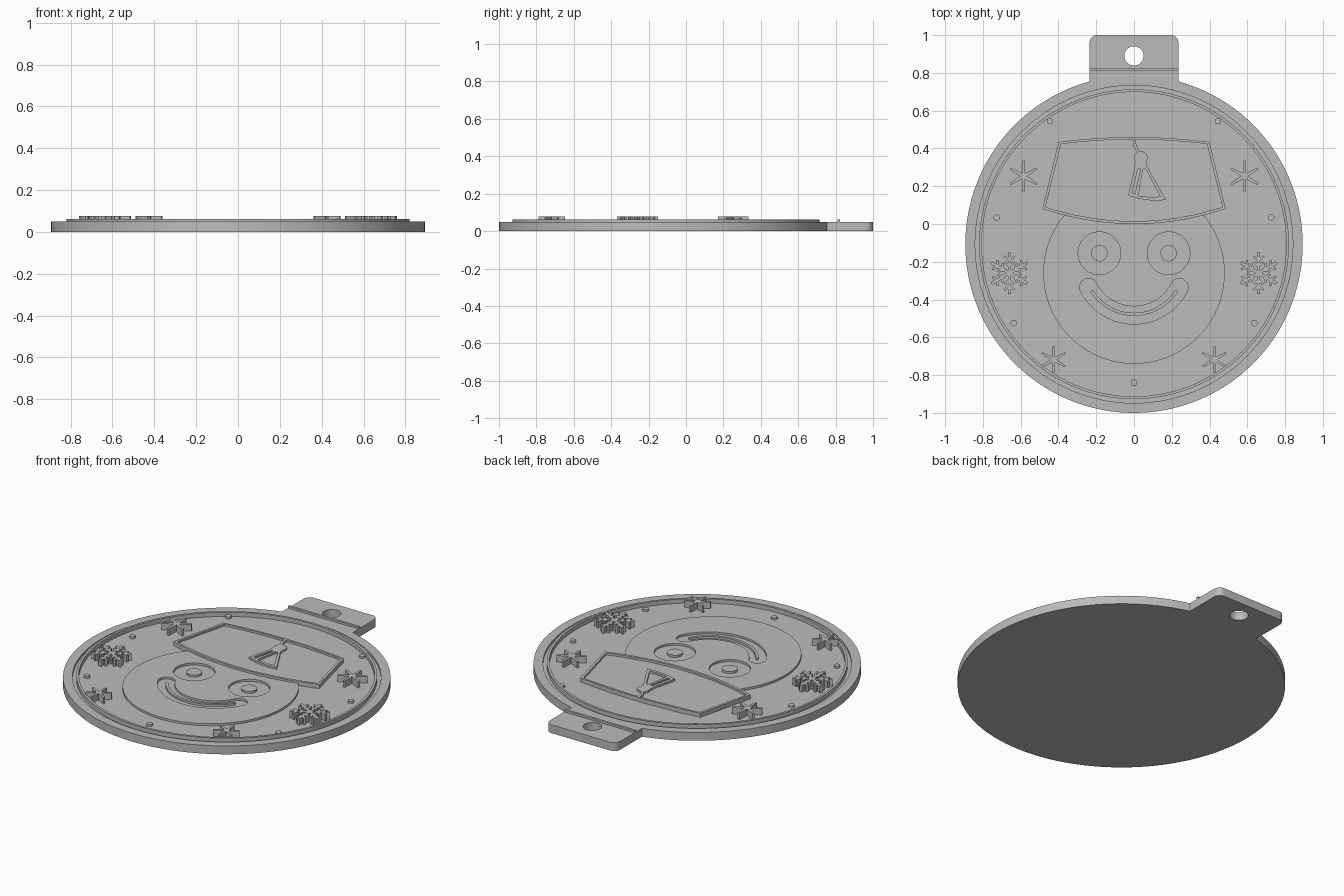
import bpy
from math import sin, cos, radians, pi, tan, asin, sqrt

cube = bpy.data.objects.get("Cube")
if cube:
    bpy.data.objects.remove(cube)

grey = bpy.data.materials.new("plain grey")
grey.use_nodes = True
COLOUR = (0.5, 0.5, 0.5, 1)
grey.diffuse_color = COLOUR
grey.node_tree.nodes["Principled BSDF"].inputs["Base Color"].default_value = COLOUR

# Stepped heights of the relief
FLOOR, RIM, RAISED, TOP = 0.0375, 0.05, 0.0625, 0.077
CY = -0.107


def arc(cx, cy, r, a0, a1, n=32):
    """Points along a circular arc, angles in degrees."""
    return [(cx + r * cos(radians(a0 + (a1 - a0) * i / n)),
             cy + r * sin(radians(a0 + (a1 - a0) * i / n))) for i in range(n + 1)]


def circle(cx, cy, r, n=48):
    return arc(cx, cy, r, 0, 360, n)[:-1]


def plate(name, loops, z0, z1):
    """Extrude an outline, with any further loops cut as holes."""
    curve = bpy.data.curves.new(name + " outline", "CURVE")
    curve.dimensions = "2D"
    curve.fill_mode = "BOTH"
    curve.extrude = (z1 - z0) / 2
    for loop in loops:
        spline = curve.splines.new("POLY")
        spline.points.add(len(loop) - 1)
        for point, (x, y) in zip(spline.points, loop):
            point.co = (x, y, 0, 1)
        spline.use_cyclic_u = True
    temp = bpy.data.objects.new("outline", curve)
    bpy.context.collection.objects.link(temp)
    graph = bpy.context.evaluated_depsgraph_get()
    mesh = bpy.data.meshes.new_from_object(temp.evaluated_get(graph))
    bpy.data.objects.remove(temp)
    mesh.name = name
    mesh.materials.clear()
    mesh.materials.append(grey)
    obj = bpy.data.objects.new(name, mesh)
    bpy.context.collection.objects.link(obj)
    obj.location.z = (z0 + z1) / 2
    bpy.ops.object.select_all(action="DESELECT")
    obj.select_set(True)
    bpy.context.view_layer.objects.active = obj
    bpy.ops.object.shade_smooth_by_angle(angle=radians(30))
    return obj


def six_fold(cx, cy, profile):
    """Six arms from one half-arm profile of (distance, half width)."""
    arm = [(r, -w) for r, w in profile] + [(r, w) for r, w in reversed(profile[1:])]
    return [(cx + r * cos(a) - w * sin(a), cy + r * sin(a) + w * cos(a))
            for a in (pi / 6 + k * pi / 3 for k in range(6)) for r, w in arm]


def both_sides(x):
    return (("left", x), ("right", -x))


# Backing disc with hanging tab
R, TAB, CORNER = 0.893, 0.235, 0.04
join = 90 - asin(TAB / R) * 180 / pi
silhouette = (arc(0, CY, R, 180 - join, 360 + join, 128)
              + arc(TAB - CORNER, 1 - CORNER, CORNER, 0, 90, 8)
              + arc(CORNER - TAB, 1 - CORNER, CORNER, 90, 180, 8))
hole = circle(0, 0.89, 0.051)
plate("backing", [silhouette, hole], 0, FLOOR)
plate("outer_rim", [silhouette, hole, circle(0, CY, 0.841, 128)], FLOOR, RIM)
plate("raised_ring", [circle(0, CY, 0.82, 128), circle(0, CY, 0.806, 128)], FLOOR, RAISED)
plate("tab_ridge", [[(-TAB, 0.81), (TAB, 0.81), (TAB, 0.824), (-TAB, 0.824)]], RIM, RAISED)

# Hat with a raised border
def hat_bottom(x):
    return 0.08 * (x / 0.485) ** 2


steps = [i / 12 - 1 for i in range(25)]
hat = ([(0.485 * t, hat_bottom(0.485 * t)) for t in steps]
       + [(-0.4 * t, 0.46 - 0.026 * t * t) for t in steps])
hat_inner = [(x * 0.966, 0.25 + (y - 0.25) * 0.94) for x, y in hat]
plate("hat_panel", [hat], FLOOR, RIM)
plate("hat_border", [hat, hat_inner], RIM, RAISED)

# Tassel
plate("tassel_cord", [[(-0.007, 0.45), (-0.002, 0.41), (0.02, 0.37),
                       (0.035, 0.37), (0.014, 0.41), (0.008, 0.45)]], RIM, RAISED)
plate("tassel_knob", [arc(0.036, 0.35, 0.036, -30, 210, 24)
                      + [(0.003, 0.305), (0.07, 0.305)]], RIM, RAISED)
skirt = [(0.005, 0.305), (-0.032, 0.15), (0.03, 0.133), (0.1, 0.123), (0.17, 0.127), (0.07, 0.305)]
left_slot = [(0.02, 0.29), (-0.01, 0.165), (0.005, 0.16), (0.034, 0.29)]
right_slot = [(0.047, 0.29), (0.024, 0.15), (0.09, 0.142), (0.14, 0.145), (0.062, 0.29)]
plate("tassel_skirt", [skirt, left_slot, right_slot], RIM, RAISED)

# Face with recessed eyes and smile
edge = 39.7
face = (arc(0, -0.26, 0.48, 180 - edge, 360 + edge, 96)
        + [(-0.369 * t, hat_bottom(0.369 * t)) for t in steps[1:-1]])


def crescent(cy, r, half_width, span):
    """Round-ended band curving below its centre."""
    a0, a1 = 270 - span, 270 + span
    ends = [(r * cos(radians(a)), cy + r * sin(radians(a))) for a in (a0, a1)]
    return (arc(0, cy, r + half_width, a0, a1, 40)
            + arc(*ends[1], half_width, a1, a1 + 180, 12)[1:-1]
            + arc(0, cy, r - half_width, a1, a0, 40)
            + arc(*ends[0], half_width, a0 + 180, a0 + 360, 12)[1:-1])


eyes = [circle(x, -0.155, 0.113) for _, x in both_sides(0.183)]
smile = crescent(-0.213, 0.27, 0.047, 63)
plate("face", [face, smile] + eyes, FLOOR, RIM)
plate("smile_line", [crescent(-0.213, 0.265, 0.008, 57)], FLOOR, RIM)
for side, x in both_sides(0.183):
    plate(side + "_pupil", [circle(x, -0.155, 0.043)], FLOOR, RIM)

# Stars and snowflakes
star = [(0.016, 0.016 * tan(pi / 6)), (0.082, 0.006)]
small_star = [(r * 0.87, w * 0.87) for r, w in star]
flake = [(0.014, 0.008), (0.034, 0.008), (0.053, 0.028), (0.063, 0.022), (0.052, 0.008),
         (0.066, 0.008), (0.085, 0.032), (0.094, 0.024), (0.083, 0.008), (0.11, 0.008)]
for name, x, y, profile in (("upper_star", 0.585, 0.253, star),
                            ("lower_star", 0.425, -0.718, small_star),
                            ("snowflake", 0.66, -0.26, flake)):
    for side, sx in both_sides(x):
        plate(side + "_" + name, [six_fold(sx, y, profile)], FLOOR, TOP)

# Small snow dots
for name, x, y in (("upper_dot", 0.445, 0.545), ("middle_dot", 0.727, 0.035),
                   ("lower_dot", 0.637, -0.525)):
    for side, sx in both_sides(x):
        plate(side + "_" + name, [circle(sx, y, 0.017, 24)], FLOOR, RIM)
plate("bottom_dot", [circle(0, -0.84, 0.017, 24)], FLOOR, RIM)
